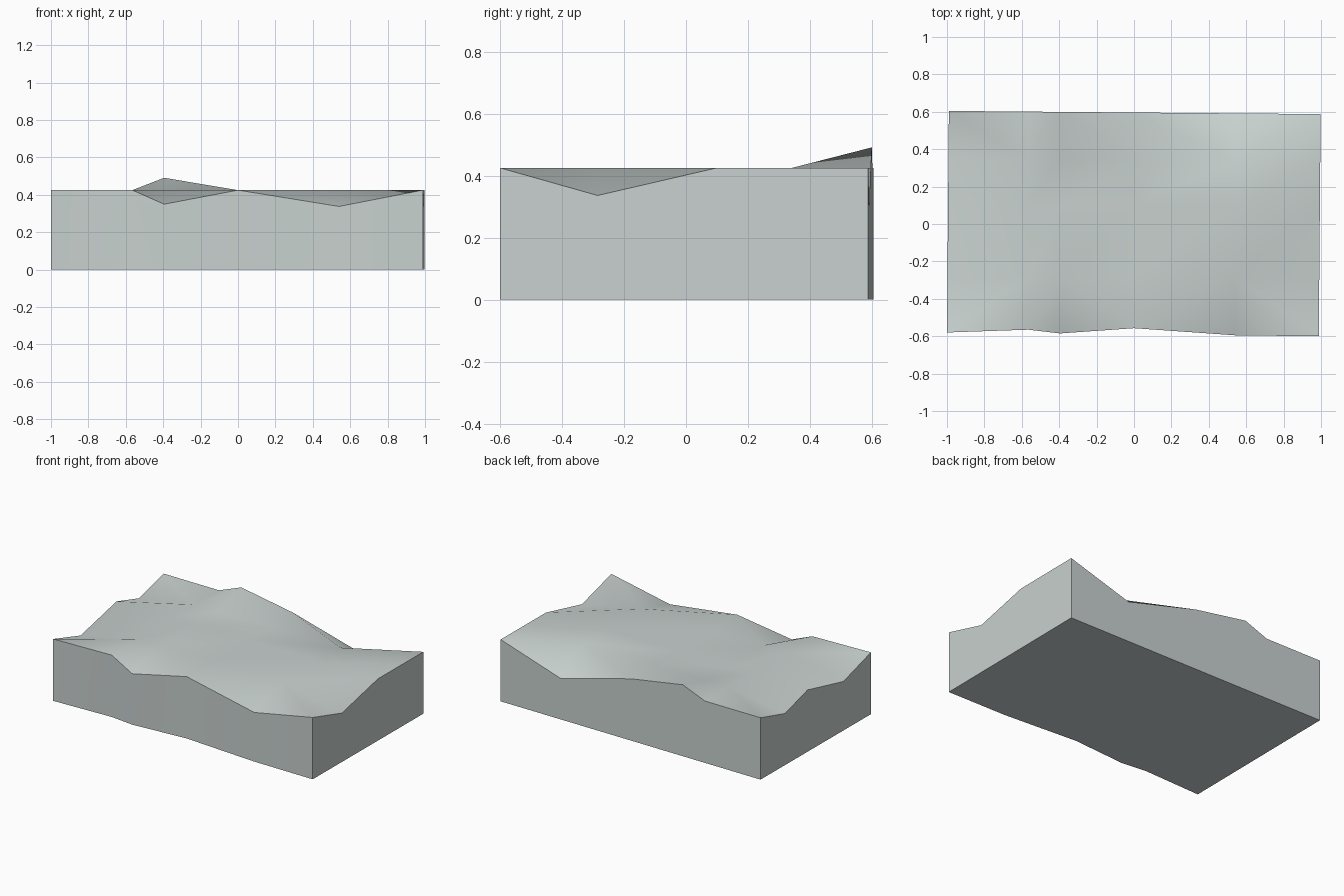
import bpy, bmesh, math

if "Cube" in bpy.data.objects:
    bpy.data.objects.remove(bpy.data.objects["Cube"])

# Grid lines of the slab and its plateau height
XS = [-0.995, -0.565, -0.395, 0.0, 0.54, 0.993]
ROWS = [None, -0.285, 0.10, 0.342, None]
FRONT_Y = [-0.58, -0.565, -0.585, -0.557, -0.595, -0.60]
TOP = 0.425
# Dips and the peak along the rim: (column, row) -> height
RIM = {(2, 0): 0.35, (4, 0): 0.338, (5, 1): 0.336, (4, 4): 0.282,
       (2, 4): 0.491, (0, 1): 0.337, (0, 3): 0.355}

stone = bpy.data.materials.new("pale_grey_stone")
stone.diffuse_color = (0.58, 0.64, 0.625, 1)
stone.use_nodes = True
stone.node_tree.nodes["Principled BSDF"].inputs["Base Color"].default_value = stone.diffuse_color

bm = bmesh.new()
nx, ny = len(XS), len(ROWS)


def point(i, j):
    x = XS[i]
    y = FRONT_Y[i] if j == 0 else 0.596 - 0.0085 * x if j == ny - 1 else ROWS[j]
    if i in (0, nx - 1):
        x += 0.0085 * y      # end walls lean slightly in plan
    return x, y, RIM.get((i, j), TOP)


# Top surface, each cell split along its higher diagonal
v = [[bm.verts.new(point(i, j)) for j in range(ny)] for i in range(nx)]
for i in range(nx - 1):
    for j in range(ny - 1):
        a, b, c, d = v[i][j], v[i + 1][j], v[i + 1][j + 1], v[i][j + 1]
        if a.co.z + c.co.z >= b.co.z + d.co.z:
            tris = (a, b, c), (a, c, d)
        else:
            tris = (a, b, d), (b, c, d)
        for t in tris:
            bm.faces.new(t)

# Vertical walls and flat base
rim = ([v[i][0] for i in range(nx)] + [v[-1][j] for j in range(1, ny)]
       + [v[i][-1] for i in range(nx - 2, -1, -1)]
       + [v[0][j] for j in range(ny - 2, 0, -1)])
foot = [bm.verts.new((p.co.x, p.co.y, 0)) for p in rim]
for k in range(len(rim)):
    n = (k + 1) % len(rim)
    bm.faces.new((rim[k], foot[k], foot[n], rim[n]))
bm.faces.new(foot[::-1])
bmesh.ops.recalc_face_normals(bm, faces=bm.faces[:])

mesh = bpy.data.meshes.new("terrain_slab")
bm.to_mesh(mesh)
bm.free()
mesh.materials.append(stone)
slab = bpy.data.objects.new("terrain_slab", mesh)
bpy.context.collection.objects.link(slab)
bpy.context.view_layer.objects.active = slab
slab.select_set(True)
bpy.ops.object.shade_smooth_by_angle(angle=math.radians(45))
